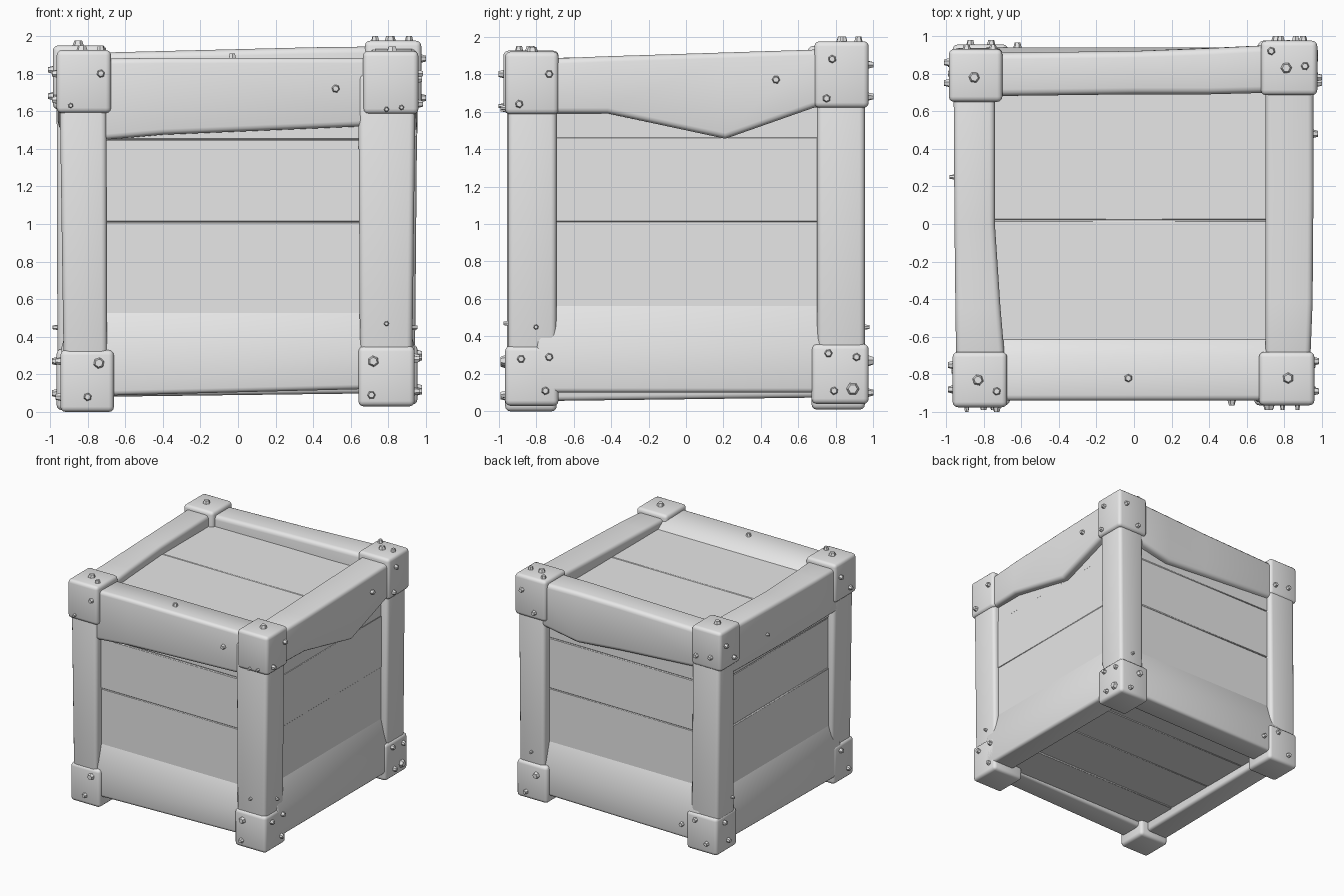
import bpy, bmesh, math, random
from mathutils import Vector, Matrix

if "Cube" in bpy.data.objects:
    bpy.data.objects.remove(bpy.data.objects["Cube"])

random.seed(4)
grey = bpy.data.materials.new("plain_grey")
grey.diffuse_color = (0.8, 0.8, 0.8, 1)
grey.use_nodes = True
grey.node_tree.nodes["Principled BSDF"].inputs["Base Color"].default_value = grey.diffuse_color


def finish(name, bm):
    me = bpy.data.meshes.new(name)
    bm.to_mesh(me)
    bm.free()
    me.materials.append(grey)
    for p in me.polygons:
        p.use_smooth = True
    me.set_sharp_from_angle(angle=math.radians(42))
    ob = bpy.data.objects.new(name, me)
    bpy.context.collection.objects.link(ob)
    return ob


def rect(a0, a1, b0, b1):
    return [(a0, b0), (a1, b0), (a1, b1), (a0, b1)]


def loft(name, axis, stations, bevel=0.025, segs=3):
    """Skin cross-sections placed along an axis, then round the hard edges."""
    others = [i for i in range(3) if i != axis]
    bm = bmesh.new()
    rings = []
    for pos, section in stations:
        ring = []
        for a, b in section:
            co = [0, 0, 0]
            co[axis], co[others[0]], co[others[1]] = pos, a, b
            ring.append(bm.verts.new(co))
        rings.append(ring)
    n = len(rings[0])
    for r, s in zip(rings, rings[1:]):
        for i in range(n):
            j = (i + 1) % n
            bm.faces.new((r[i], r[j], s[j], s[i]))
    bm.faces.new(rings[0])
    bm.faces.new(rings[-1])
    bmesh.ops.recalc_face_normals(bm, faces=bm.faces)
    if bevel:
        hard = [e for e in bm.edges if e.calc_face_angle(0) > 0.6]
        bmesh.ops.bevel(bm, geom=hard, offset=bevel, offset_type='OFFSET', segments=segs,
                        profile=0.5, affect='EDGES', clamp_overlap=True)
    return finish(name, bm)


def box(name, x0, x1, y0, y1, z0, z1, bevel=0.025, segs=3):
    return loft(name, 2, [(z0, rect(x0, x1, y0, y1)), (z1, rect(x0, x1, y0, y1))], bevel, segs)


# Inner core that closes the gaps between boards
box("inner_core", -0.83, 0.83, -0.83, 0.83, 0.17, 1.79, 0)


# Boards on all six faces
def j():
    return random.uniform(-0.004, 0.004)


for i, (z0, z1) in enumerate([(0.45, 1.01), (1.01, 1.45), (1.45, 1.80)]):
    box(f"front_board_{i}", -0.78, 0.78, -0.885 + j(), -0.8, z0, z1, 0.006, 1)
    box(f"back_board_{i}", -0.78, 0.78, 0.8, 0.885 + j(), z0, z1, 0.006, 1)
    box(f"right_board_{i}", 0.8, 0.89 + j(), -0.78, 0.78, z0, z1 + 0.015, 0.006, 1)
    box(f"left_board_{i}", -0.89 + j(), -0.8, -0.78, 0.78, z0, z1, 0.006, 1)
for i, (y0, y1) in enumerate([(-0.83, 0.02), (0.02, 0.83)]):
    box(f"top_board_{i}", -0.8, 0.8, y0, y1, 1.75, 1.825 + j(), 0.006, 1)
for i, (y0, y1) in enumerate([(-0.83, -0.38), (-0.38, 0.08), (0.08, 0.52), (0.52, 0.83)]):
    box(f"bottom_board_{i}", -0.8, 0.8, y0, y1, 0.135 + j(), 0.25, 0.006, 1)

# Corner posts, slightly crooked
posts = {
    "front_left": (rect(-0.925, -0.695, -0.955, -0.69), rect(-0.95, -0.70, -0.955, -0.69)),
    "front_right": (rect(0.65, 0.925, -0.95, -0.69), rect(0.64, 0.945, -0.95, -0.69)),
    "back_left": (rect(-0.96, -0.70, 0.70, 0.94), rect(-0.965, -0.70, 0.70, 0.92)),
    "back_right": (rect(0.70, 0.94, 0.70, 0.955), rect(0.70, 0.955, 0.70, 0.955)),
}
for name, (low, high) in posts.items():
    loft(f"{name}_post", 2, [(0.1, low), (1.8, high)], 0.03)

# Top beams, sagging and bowed
def front_top(zb, zt):
    return [(-0.94, zb), (-0.85, zb), (-0.58, 1.80), (-0.70, zt - 0.005), (-0.94, zt)]


loft("front_top_beam", 0, [(-0.8, front_top(1.44, 1.88)), (-0.4, front_top(1.475, 1.885)),
                           (0.8, front_top(1.525, 1.885))], 0.03)
loft("back_top_beam", 0, [(-0.8, rect(0.68, 0.91, 1.58, 1.91)), (0, rect(0.69, 0.92, 1.53, 1.93)),
                          (0.4, rect(0.69, 0.935, 1.50, 1.94)),
                          (0.8, rect(0.70, 0.955, 1.58, 1.945))], 0.035)
loft("right_top_beam", 1, [(-0.8, rect(0.70, 0.935, 1.59, 1.88)), (-0.42, rect(0.70, 0.95, 1.59, 1.895)),
                           (0.21, rect(0.70, 0.955, 1.455, 1.915)),
                           (0.68, rect(0.70, 0.955, 1.62, 1.93)),
                           (0.8, rect(0.70, 0.955, 1.64, 1.935))], 0.03)
loft("left_top_beam", 1, [(-0.8, rect(-0.945, -0.68, 1.50, 1.885)), (-0.45, rect(-0.95, -0.71, 1.50, 1.89)),
                          (0, rect(-0.955, -0.74, 1.50, 1.90)),
                          (0.8, rect(-0.96, -0.74, 1.52, 1.92))], 0.03)


# Bottom beams, with an upper face sloping back to the boards
def low_beam(s, zb, top):
    return [(s * 0.94, zb), (s * 0.94, 0.34), (s * 0.875, top), (s * 0.73, top), (s * 0.73, zb)]


for name, axis, s, z0, z1, top in (("front", 0, -1, 0.085, 0.125, 0.57), ("back", 0, 1, 0.08, 0.10, 0.57),
                                   ("right", 1, 1, 0.10, 0.10, 0.625), ("left", 1, -1, 0.055, 0.075, 0.57)):
    loft(f"{name}_bottom_beam", axis, [(-0.8, low_beam(s, z0, top)), (0.8, low_beam(s, z1, top))], 0.025)

# Corner caps
caps = {
    "front_left_top": (-0.965, -0.675, -0.975, -0.68, 1.59, 1.925),
    "front_right_top": (0.665, 0.96, -0.965, -0.68, 1.585, 1.92),
    "back_left_top": (-0.985, -0.70, 0.65, 0.93, 1.61, 1.95),
    "back_right_top": (0.675, 0.975, 0.685, 0.975, 1.62, 1.975),
    "front_left_bottom": (-0.945, -0.66, -0.965, -0.69, 0.0, 0.33),
    "front_right_bottom": (0.64, 0.94, -0.965, -0.68, 0.03, 0.35),
    "back_left_bottom": (-0.965, -0.67, 0.67, 0.955, 0.01, 0.335),
    "back_right_bottom": (0.66, 0.955, 0.67, 0.975, 0.04, 0.36),
}
for name, dims in caps.items():
    box(f"{name}_cap", *dims, 0.028)

# Bolts: (u, v, radius) on each face, dropped onto the surface by ray casting
S, M, L = 0.014, 0.022, 0.03
bolts = {
    (1, -1): [(-.73, 1.80, M), (-.89, 1.63, S), (.52, 1.72, M), (.79, 1.61, S), (.87, 1.62, S),
              (-.74, .26, L), (-.80, .08, M), (.72, .27, L), (.71, .09, M), (.79, .47, S)],
    (0, 1): [(-.73, 1.80, M), (-.89, 1.64, M), (.48, 1.77, M), (.78, 1.88, M), (.75, 1.67, M),
             (-.80, .45, S), (-.88, .28, M), (-.73, .29, M), (-.75, .11, M), (.76, .31, M),
             (.91, .29, M), (.79, .11, M), (.89, .12, .035)],
    (2, 1): [(-.85, .78, L), (.81, .83, L), (.91, .84, M), (.73, .92, M), (-.83, -.83, L),
             (-.73, -.89, M), (-.03, -.82, M), (.82, -.82, L)],
    (1, 1): [(.90, 1.85, M), (.78, 1.68, M), (-.75, 1.70, M), (-.89, 1.72, M), (.76, .27, L),
             (.86, .10, M), (.82, .45, S), (-.62, .20, M), (-.87, .10, M), (-.76, .28, M)],
    (0, -1): [(.75, 1.68, M), (.86, 1.82, M), (.25, 1.68, S), (-.75, 1.80, M), (-.88, 1.66, M),
              (.80, .10, M), (.74, .45, S), (.85, .27, M), (-.78, .27, M), (-.88, .08, M)],
}
bpy.context.view_layer.update()
deps = bpy.context.evaluated_depsgraph_get()
bm = bmesh.new()
for (axis, sign), points in bolts.items():
    others = [i for i in range(3) if i != axis]
    out = Vector((0, 0, 0))
    out[axis] = sign
    for u, v, r in points:
        start = out * 4
        start[others[0]], start[others[1]] = u, v
        hit, loc, *_ = bpy.context.scene.ray_cast(deps, start, -out)
        if hit:
            turn = out.to_track_quat('Z', 'Y').to_matrix().to_4x4()
            spin = Matrix.Rotation(random.random(), 4, 'Z')
            bmesh.ops.create_cone(bm, cap_ends=True, segments=6, radius1=r * 1.1, radius2=r * 0.7,
                                  depth=0.034, matrix=Matrix.Translation(loc + out * 0.008) @ turn @ spin)
finish("bolts", bm)
